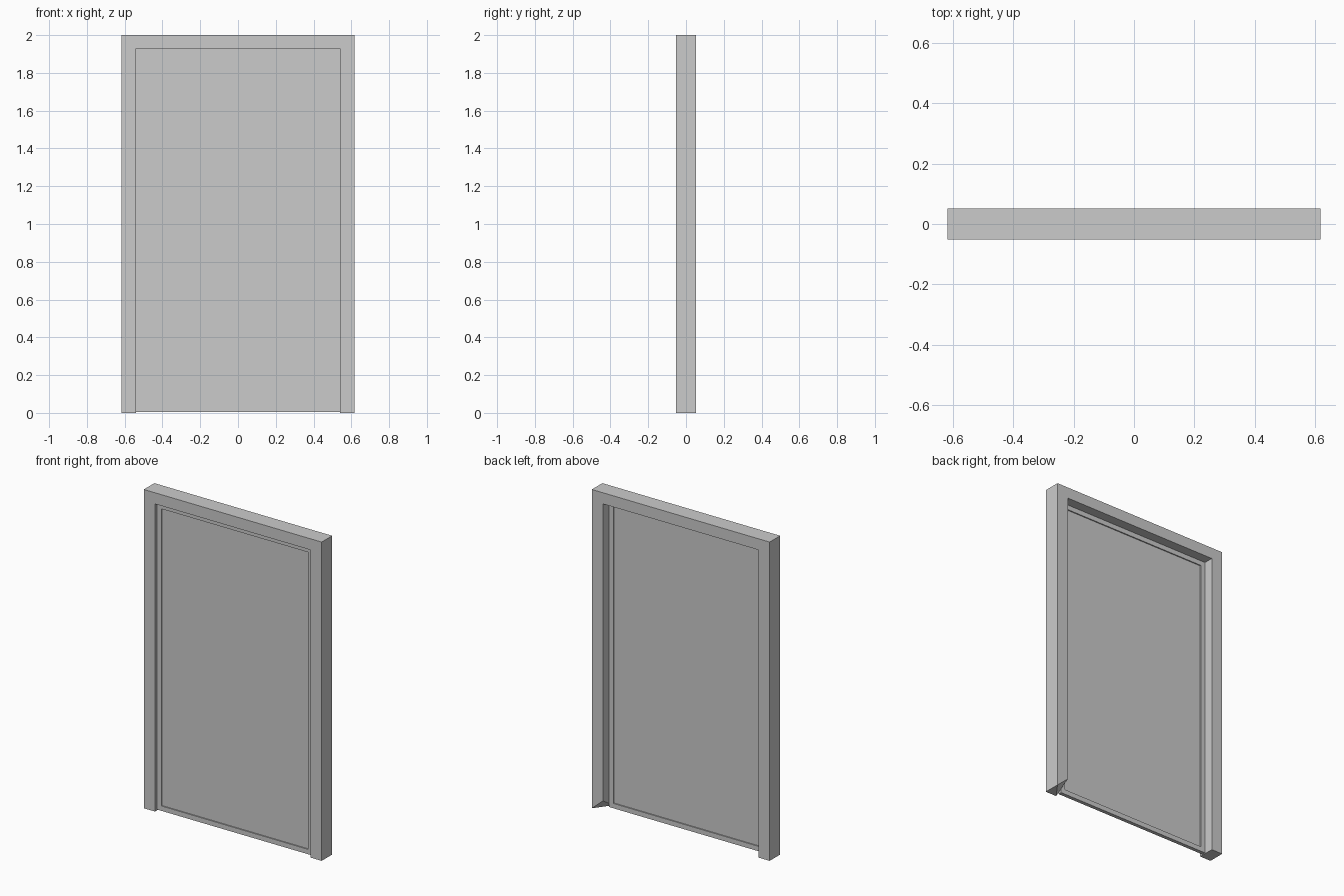
import bpy, bmesh
from mathutils import Vector

if "Cube" in bpy.data.objects:
    bpy.data.objects.remove(bpy.data.objects["Cube"])

W, H, D = 0.617, 2.0, 0.052      # outer half width, height, half depth
IW, IH = 0.54, 1.93              # opening half width and height


def finish(bm, name):
    bmesh.ops.recalc_face_normals(bm, faces=bm.faces)
    mesh = bpy.data.meshes.new(name)
    bm.to_mesh(mesh)
    bm.free()
    obj = bpy.data.objects.new(name, mesh)
    bpy.context.collection.objects.link(obj)
    return obj


# Door frame: U-shaped profile extruded through its depth
bm = bmesh.new()
profile = [(-W, 0), (-W, H), (W, H), (W, 0),
           (IW, 0), (IW, IH), (-IW, IH), (-IW, 0)]
face = bm.faces.new([bm.verts.new((x, -D, z)) for x, z in profile])
ext = bmesh.ops.extrude_face_region(bm, geom=[face])
new_verts = [g for g in ext["geom"] if isinstance(g, bmesh.types.BMVert)]
bmesh.ops.translate(bm, verts=new_verts, vec=(0, 2 * D, 0))
if not any(all(abs(v.co.y + D) < 1e-5 for v in f.verts) for f in bm.faces):
    bm.faces.new([min(bm.verts, key=lambda v: (v.co - Vector((x, -D, z))).length)
                  for x, z in profile])


def vert_at(x, y, z):
    return min(bm.verts, key=lambda v: (v.co - Vector((x, y, z))).length)


# Clipped rear inner corner at the foot of one jamb
corner = vert_at(IW, D, 0)
bmesh.ops.connect_verts(bm, verts=[vert_at(W, D, 0), vert_at(IW, -D, 0)])
corner.co.z = 0.067
finish(bm, "door_frame")

# Door leaf: thin slab with a sunken panel on both sides
Y0, Y1, Z0 = -0.032, -0.009, 0.005
bm = bmesh.new()
bmesh.ops.create_cube(bm, size=1)
bmesh.ops.scale(bm, verts=bm.verts, vec=(2 * IW, Y1 - Y0, IH - Z0))
bmesh.ops.translate(bm, verts=bm.verts, vec=(0, (Y0 + Y1) / 2, (IH + Z0) / 2))
bm.normal_update()
for f in [f for f in bm.faces if abs(f.normal.y) > 0.9]:
    n = f.normal.copy()
    bmesh.ops.inset_region(bm, faces=[f], thickness=0.043)
    ret = bmesh.ops.extrude_discrete_faces(bm, faces=[f])
    bmesh.ops.translate(bm, verts=ret["faces"][0].verts, vec=n * -0.007)
finish(bm, "door_leaf")
